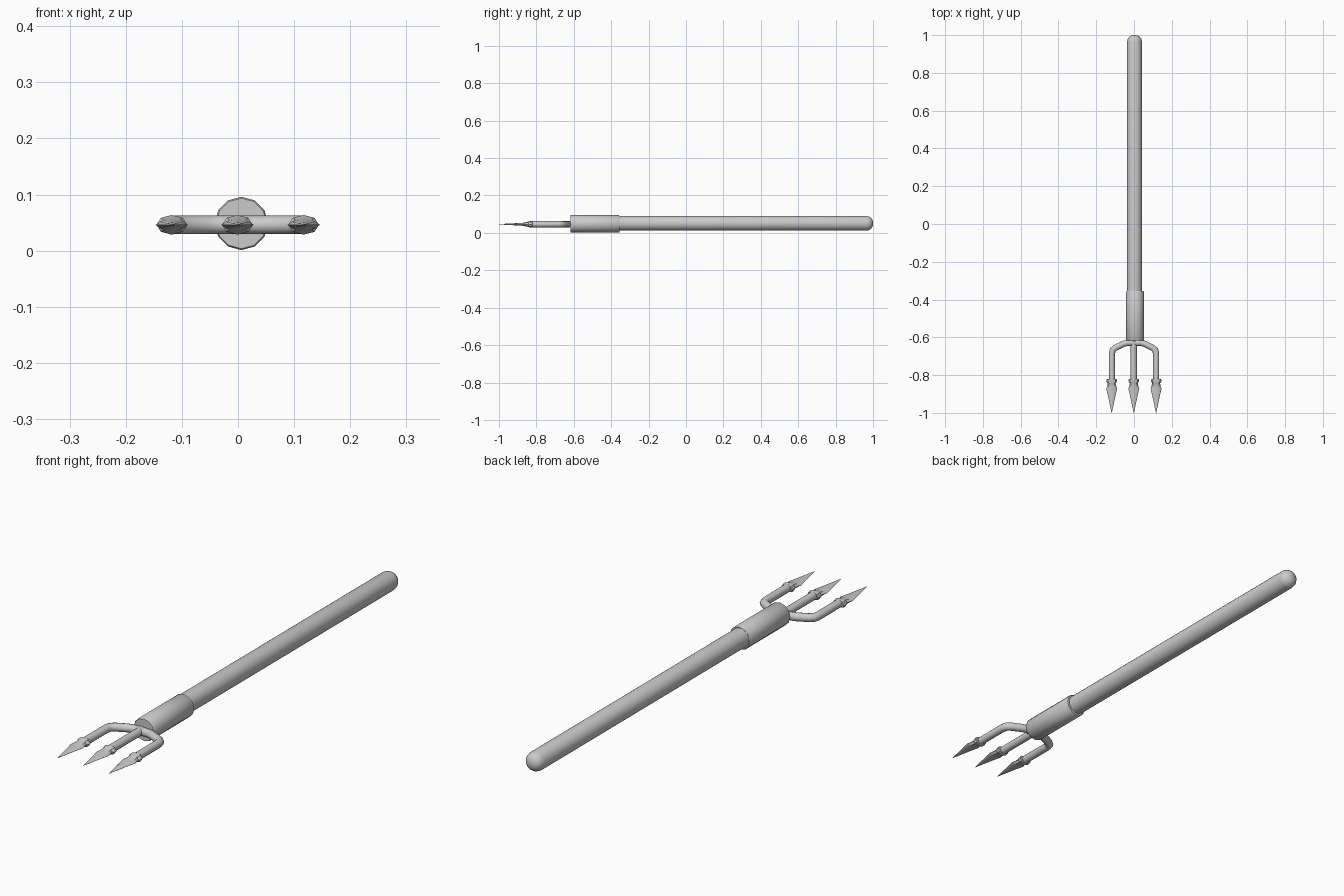
import bpy, bmesh, math
from mathutils import Vector

if "Cube" in bpy.data.objects:
    bpy.data.objects.remove(bpy.data.objects["Cube"])

ZC = 0.046          # height of the prong plane


def loft(name, rings, sides, angle=40):
    """Skin rings of (centre, side direction, half width, half height); capped."""
    bm = bmesh.new()
    loops = []
    for c, d, w, h in rings:
        d = Vector(d).normalized()
        loop = []
        for i in range(sides):
            a = math.tau * i / sides
            p = Vector(c) + d * (w * math.cos(a)) + Vector((0, 0, h * math.sin(a)))
            loop.append(bm.verts.new(p))
        loops.append(loop)
    for a, b in zip(loops, loops[1:]):
        for i in range(sides):
            j = (i + 1) % sides
            bm.faces.new((a[i], a[j], b[j], b[i]))
    bm.faces.new(loops[0])
    bm.faces.new(loops[-1])
    bmesh.ops.recalc_face_normals(bm, faces=bm.faces)
    me = bpy.data.meshes.new(name)
    bm.to_mesh(me)
    bm.free()
    ob = bpy.data.objects.new(name, me)
    bpy.context.collection.objects.link(ob)
    bpy.ops.object.select_all(action='DESELECT')
    ob.select_set(True)
    bpy.context.view_layer.objects.active = ob
    bpy.ops.object.shade_smooth_by_angle(angle=math.radians(angle))
    return ob


def turned(name, x, z, profile, sides):
    return loft(name, [((x, y, z), (1, 0, 0), r, r) for y, r in profile], sides)


def tube(name, pts, r, sides=12):
    """Round bar along a path in the horizontal plane, mitred at bends."""
    pts = [Vector((x, y, ZC)) for x, y in pts]
    rings = []
    for i, p in enumerate(pts):
        t0 = (p - pts[max(i - 1, 0)]).normalized()
        t1 = (pts[min(i + 1, len(pts) - 1)] - p).normalized()
        t = (t0 + t1).normalized()
        ref = t0 if i else t1
        rings.append((p, (-t.y, t.x, 0), r / max(t.dot(ref), 0.5), r))
    return loft(name, rings, sides)


# long handle with a rounded butt
turned("handle", 0.003, 0.051,
       [(-0.40, 0.0395), (0.965, 0.0395), (0.980, 0.036), (0.991, 0.028),
        (0.998, 0.016), (1.0, 0.004)], 24)

# sleeve joining handle and prongs
turned("sleeve", 0.006, 0.0485,
       [(-0.618, 0.045), (-0.614, 0.0475), (-0.36, 0.0475), (-0.356, 0.045)], 12)

# forked bar and centre prong
side = [(0.035, -0.629), (0.055, -0.634), (0.098, -0.655), (0.112, -0.667),
        (0.117, -0.685), (0.117, -0.835)]
tube("fork_bar", [(-x, y) for x, y in reversed(side)] + side, 0.0165)
tube("centre_prong", [(-0.001, -0.62), (-0.001, -0.835)], 0.0165)

# spear heads: collar, neck, barbs, flat blade   (y, half width, half height)
HEAD = [(-0.820, 0.024, 0.015), (-0.824, 0.0275, 0.0175), (-0.834, 0.0275, 0.0175),
        (-0.843, 0.021, 0.0145), (-0.858, 0.024, 0.011), (-0.872, 0.029, 0.008),
        (-0.905, 0.021, 0.006), (-0.950, 0.0115, 0.004), (-1.0, 0.0008, 0.0008)]
for label, x in (("left", -0.118), ("centre", -0.001), ("right", 0.117)):
    loft(label + "_spear_head", [((x, y, ZC), (1, 0, 0), w, h) for y, w, h in HEAD], 8, 30)
